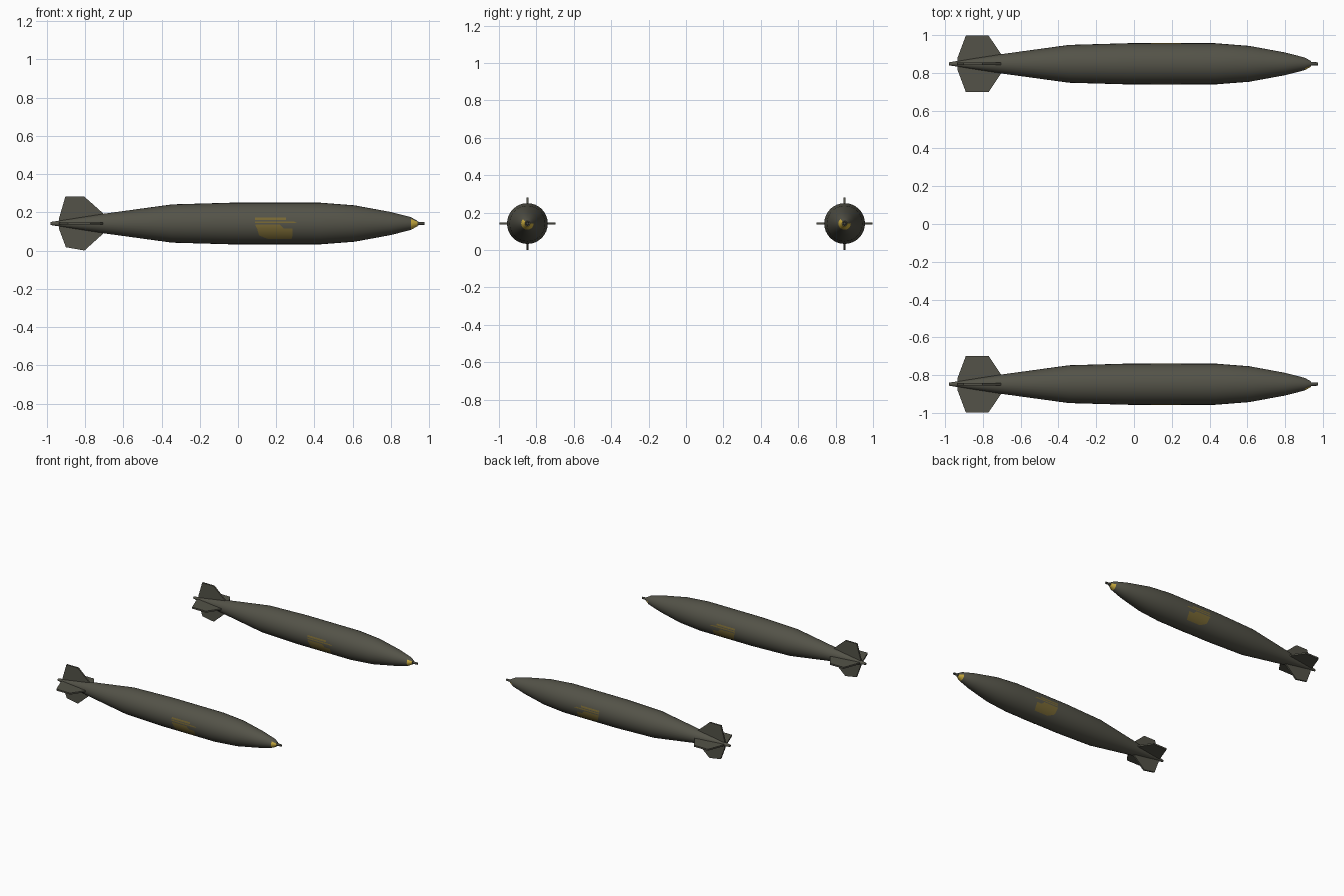
import bpy, bmesh
from math import sin, cos, pi, radians
from mathutils import Vector

if "Cube" in bpy.data.objects:
    bpy.data.objects.remove(bpy.data.objects["Cube"], do_unlink=True)


def material(name, rgb):
    mat = bpy.data.materials.new(name)
    mat.use_nodes = True
    mat.diffuse_color = (*rgb, 1)
    bsdf = next(n for n in mat.node_tree.nodes if n.type == "BSDF_PRINCIPLED")
    bsdf.inputs["Base Color"].default_value = (*rgb, 1)
    return mat


OLIVE = material("olive drab", (0.088, 0.086, 0.065))
YELLOW = material("nose yellow", (0.6, 0.42, 0.05))
OCHRE = material("faded ochre", (0.19, 0.14, 0.035))
DARK = material("dark metal", (0.06, 0.06, 0.048))

AXIS_Z = 0.142
SIDES = 32


def finish(name, bm, y, mats, smooth=False):
    bmesh.ops.recalc_face_normals(bm, faces=bm.faces)
    mesh = bpy.data.meshes.new(name)
    bm.to_mesh(mesh)
    bm.free()
    for mat in mats:
        mesh.materials.append(mat)
    obj = bpy.data.objects.new(name, mesh)
    obj.location = (0, y, AXIS_Z)
    bpy.context.collection.objects.link(obj)
    if smooth:
        bpy.ops.object.select_all(action="DESELECT")
        obj.select_set(True)
        bpy.context.view_layer.objects.active = obj
        bpy.ops.object.shade_smooth_by_angle(angle=radians(35))
    return obj


def lathe(profile):
    """Turn (x, radius) points around the x axis, with capped ends."""
    bm = bmesh.new()
    rings = [[bm.verts.new((x, r * cos(2 * pi * i / SIDES), r * sin(2 * pi * i / SIDES)))
              for i in range(SIDES)] for x, r in profile]
    for a, b in zip(rings, rings[1:]):
        for i in range(SIDES):
            j = (i + 1) % SIDES
            bm.faces.new((a[i], a[j], b[j], b[i]))
    bm.faces.new(rings[0])
    bm.faces.new(rings[-1])
    return bm


BODY = [(-0.98, 0.008), (-0.71, 0.05), (-0.345, 0.1), (-0.03, 0.109), (0.43, 0.109),
        (0.61, 0.095), (0.8, 0.06), (0.905, 0.033), (0.938, 0.014)]
FUZE = [(0.936, 0.01), (0.945, 0.009), (0.975, 0.008)]


def fin(name, y, angle, outline):
    """Flat plate in the x / radius plane, turned about the body axis."""
    bm = bmesh.new()
    out = Vector((0, cos(angle), sin(angle)))
    side = Vector((0, -sin(angle), cos(angle))) * 0.006
    plates = [[bm.verts.new(Vector((x, 0, 0)) + out * r + side * s) for x, r in outline]
              for s in (-1, 1)]
    for plate in plates:
        bm.faces.new(plate)
    for i in range(len(outline)):
        j = (i + 1) % len(outline)
        bm.faces.new((plates[0][i], plates[0][j], plates[1][j], plates[1][i]))
    finish(name, bm, y, [OLIVE])


def fin_outline(tip, back, front, root_front=-0.705):
    return [(-0.935, 0), (-0.935, 0.03), (back, tip), (front, tip),
            (root_front, 0.053), (root_front, 0)]


# Painted panel bands: (low angle, high angle, x range at low, x range at high)
BANDS = [(9, 16, (0.09, 0.25), (0.09, 0.25)),
         (1, 6, (0.09, 0.31), (0.09, 0.29)),
         (-14, -3, (0.1, 0.24), (0.09, 0.22)),
         (-34, -14, (0.11, 0.285), (0.1, 0.285)),
         (-48, -34, (0.16, 0.28), (0.11, 0.285))]


def panel(name, y, facing):
    """Thin painted bands that wrap the body on the side it faces."""
    bm = bmesh.new()
    steps, radius = 6, 0.1105
    for lo, hi, x_lo, x_hi in BANDS:
        rows = []
        for k in range(steps + 1):
            t = k / steps
            a = radians(lo + (hi - lo) * t)
            rows.append([bm.verts.new((x_lo[e] + (x_hi[e] - x_lo[e]) * t,
                                       facing * radius * cos(a), radius * sin(a)))
                         for e in (0, 1)])
        for a, b in zip(rows, rows[1:]):
            quad = (a[0], a[1], b[1], b[0])
            bm.faces.new(quad if facing < 0 else quad[::-1])
    mesh_obj = finish(name, bm, y, [OCHRE], smooth=True)
    # keep every band facing outward
    for poly in mesh_obj.data.polygons:
        if poly.normal.y * facing < 0:
            poly.flip()


for label, y in (("front", -0.848), ("back", 0.848)):
    # Body, with a partly painted band around the nose
    bm = lathe(BODY)
    bm.normal_update()
    for face in bm.faces:
        c = face.calc_center_median()
        if 0.905 < c.x < 0.937:
            turn = Vector((c.y, c.z)).normalized()
            face.material_index = int(turn.y < 0.75 and (turn.x < 0 or turn.y < 0))
    finish(label + "_body", bm, y, [OLIVE, YELLOW], smooth=True)
    finish(label + "_nose_fuze", lathe(FUZE), y, [DARK], smooth=True)

    # Four tail fins
    fin(label + "_left_side_fin", y, 0, fin_outline(0.15, -0.89, -0.77))
    fin(label + "_right_side_fin", y, pi, fin_outline(0.15, -0.89, -0.77))
    fin(label + "_top_fin", y, pi / 2, fin_outline(0.14, -0.903, -0.803))
    fin(label + "_bottom_fin", y, -pi / 2, [(-0.935, 0), (-0.935, 0.03), (-0.9, 0.124),
        (-0.803, 0.141), (-0.705, 0.053), (-0.705, 0)])

    # Painted panels on both flanks
    for side, facing in (("front", -1), ("back", 1)):
        panel(f"{label}_body_{side}_panel", y, facing)
